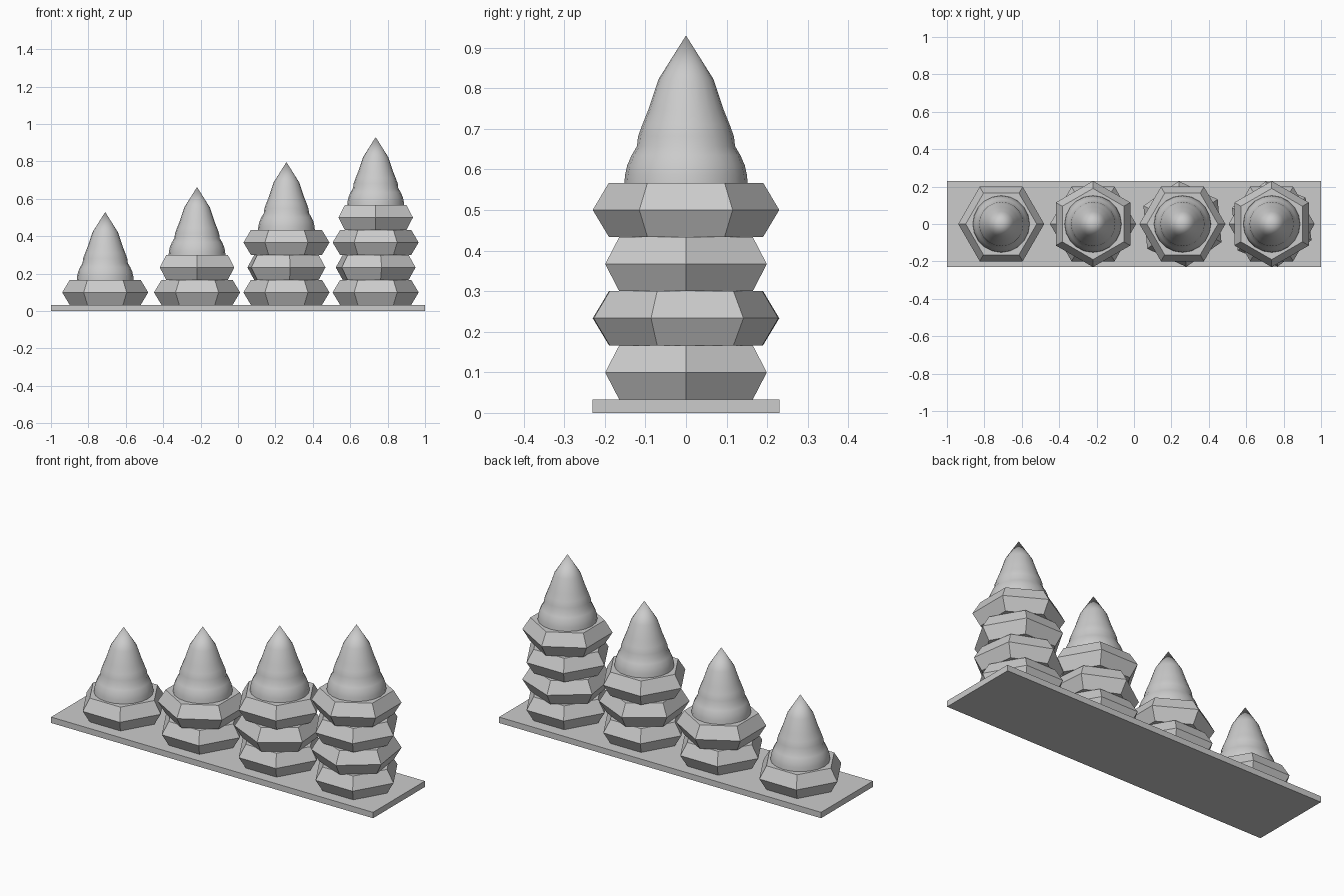
import bpy, bmesh
from math import cos, sin, pi, radians

if "Cube" in bpy.data.objects:
    bpy.data.objects.remove(bpy.data.objects["Cube"])

BASE_H, TIER_H = 0.033, 0.1335


def lathe(name, profile, sides, loc, turn=0.0, smooth=False):
    """Revolve a (radius, z) profile; ends are capped or closed to a point."""
    bm = bmesh.new()
    rings = []
    for r, z in profile:
        if r == 0:
            rings.append([bm.verts.new((0, 0, z))])
        else:
            rings.append([bm.verts.new((r * cos(turn + 2 * pi * i / sides),
                                        r * sin(turn + 2 * pi * i / sides), z))
                          for i in range(sides)])
    for a, b in zip(rings, rings[1:]):
        for i in range(sides):
            j = (i + 1) % sides
            if len(b) == 1:
                bm.faces.new((a[i], a[j], b[0]))
            else:
                bm.faces.new((a[i], a[j], b[j], b[i]))
    bm.faces.new(rings[0][::-1])
    if len(rings[-1]) > 1:
        bm.faces.new(rings[-1])
    mesh = bpy.data.meshes.new(name)
    bm.to_mesh(mesh)
    bm.free()
    ob = bpy.data.objects.new(name, mesh)
    ob.location = loc
    bpy.context.collection.objects.link(ob)
    if smooth:
        bpy.ops.object.select_all(action='DESELECT')
        bpy.context.view_layer.objects.active = ob
        ob.select_set(True)
        bpy.ops.object.shade_smooth_by_angle(angle=radians(30))
    return ob


# Base plate
bpy.ops.mesh.primitive_cube_add(size=1, location=(0, 0, BASE_H / 2))
base = bpy.context.object
base.name = "base_plate"
base.scale = (2, 0.46, BASE_H)

# Hexagonal tier and pointed cap profiles
tier = [(0.19, 0), (0.23, TIER_H / 2), (0.19, TIER_H)]
cap = [(0.152, 0), (0.150, 0.02), (0.145, 0.043), (0.134, 0.068), (0.121, 0.09),
       (0.118, 0.115), (0.107, 0.145), (0.093, 0.18), (0.068, 0.255), (0, 0.363)]

# Towers: centre x and the turn of each stacked tier
towers = [(-0.71, [0]),
          (-0.219, [0, 30]),
          (0.259, [0, 35, 0]),
          (0.736, [0, 38, 0, 30])]
for t, (x, turns) in enumerate(towers, 1):
    for k, turn in enumerate(turns):
        lathe(f"tower_{t}_tier_{k + 1}", tier, 6, (x, 0, BASE_H + k * TIER_H), radians(turn))
    lathe(f"tower_{t}_cap", cap, 20, (x, 0, BASE_H + len(turns) * TIER_H), smooth=True)
